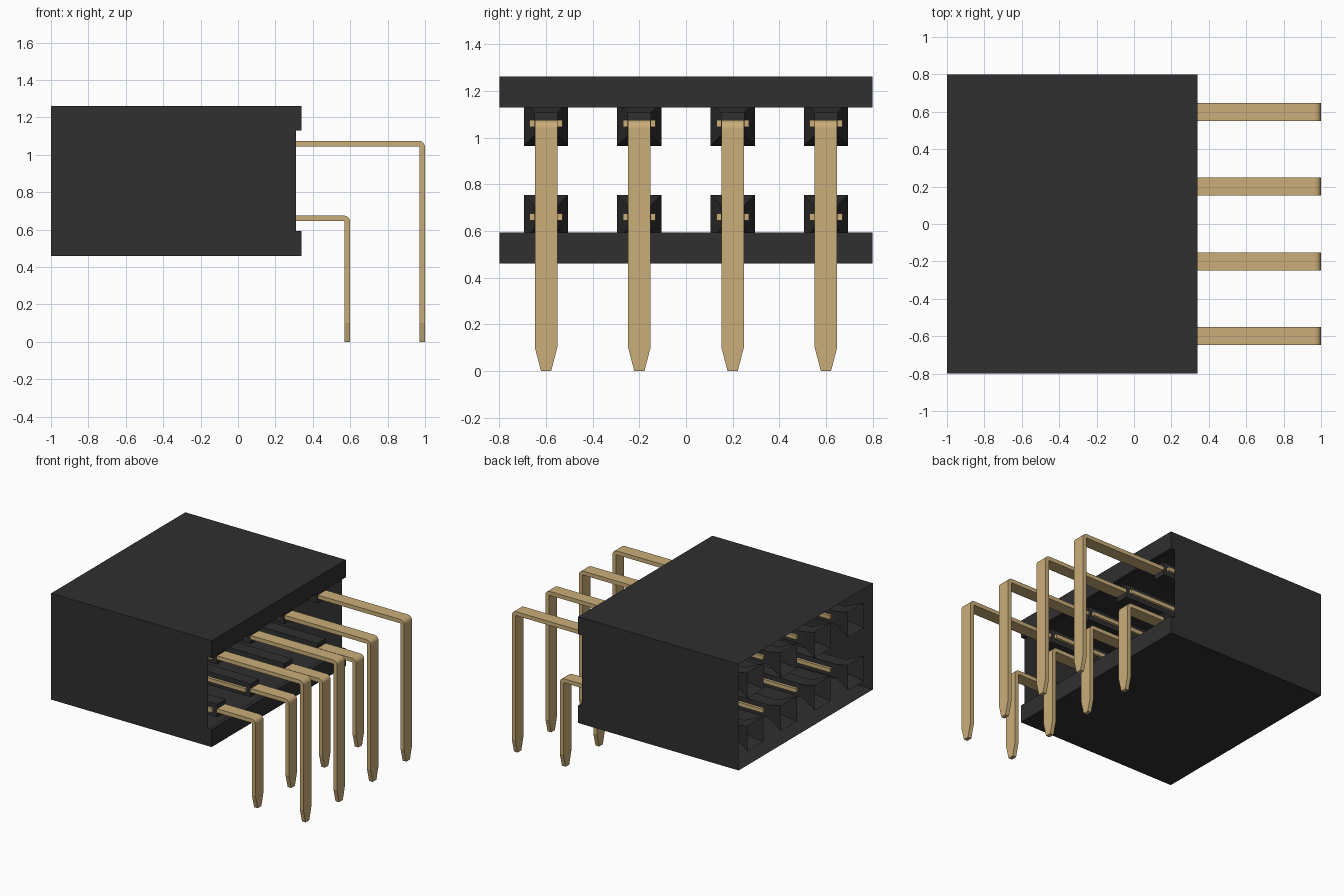
import bpy, bmesh, math

cube = bpy.data.objects.get("Cube")
if cube:
    bpy.data.objects.remove(cube, do_unlink=True)


def material(name, rgb):
    m = bpy.data.materials.new(name)
    m.use_nodes = True
    m.diffuse_color = (*rgb, 1)
    bsdf = next(n for n in m.node_tree.nodes if n.type == 'BSDF_PRINCIPLED')
    bsdf.inputs["Base Color"].default_value = (*rgb, 1)
    return m


BLACK = material("black plastic", (0.029, 0.029, 0.029))
GOLD = material("gold metal", (0.59, 0.42, 0.19))


def finish(name, bm, mat, flip=False):
    bmesh.ops.recalc_face_normals(bm, faces=bm.faces[:])
    if flip:
        bmesh.ops.reverse_faces(bm, faces=bm.faces[:])
    me = bpy.data.meshes.new(name)
    bm.to_mesh(me)
    bm.free()
    me.materials.append(mat)
    ob = bpy.data.objects.new(name, me)
    bpy.context.collection.objects.link(ob)
    return ob


def loft(bm, rings, cap_start=True, cap_end=True):
    """Skin a list of four-point rings."""
    loops = [[bm.verts.new(p) for p in r] for r in rings]
    for a, b in zip(loops, loops[1:]):
        for i in range(4):
            j = (i + 1) % 4
            bm.faces.new((a[i], a[j], b[j], b[i]))
    if cap_start:
        bm.faces.new(loops[0])
    if cap_end:
        bm.faces.new(loops[-1])


def square(x, y, z, hy, hz):
    return [(x, y - hy, z - hz), (x, y + hy, z - hz),
            (x, y + hy, z + hz), (x, y - hy, z + hz)]


# Housing: thin shell with lips, open at both ends
profile = [(-1, .46), (.34, .46), (.34, .593), (.31, .593),
           (.31, 1.13), (.34, 1.13), (.34, 1.262), (-1, 1.262)]
bm = bmesh.new()
near, far = [[bm.verts.new((x, y, z)) for x, z in profile] for y in (-.8, .8)]
for i in range(8):
    j = (i + 1) % 8
    if i not in (3, 7):
        bm.faces.new((near[i], near[j], far[j], far[i]))
bm.faces.new(near)
bm.faces.new(far)
finish("housing", bm, BLACK)

T = 0.03    # pin thickness
R = 0.035   # outer bend radius
W = 0.048   # pin half width


def build_socket(name, y, z):
    # Square funnel mouth leading to a narrow closed chamber
    bm = bmesh.new()
    loft(bm, [square(-1, y, z, .095, .095), square(-.87, y, z, .05, .05),
              square(.28, y, z, .05, .05)], cap_start=False)
    finish(name, bm, BLACK, flip=True)


def build_pin(name, y, z, x_out):
    top = z + T / 2
    cx, cz = x_out - R, top - R

    def ring(outer, inner, w):
        return [(outer[0], y - w, outer[1]), (outer[0], y + w, outer[1]),
                (inner[0], y + w, inner[1]), (inner[0], y - w, inner[1])]

    bm = bmesh.new()
    # Wide barbed plate, then the straight run
    rings = [ring((x, top), (x, top - T), w)
             for x, w in ((-.1, .07), (.25, .07), (.25, W))]
    # Right-angle bend
    for k in range(7):
        a = math.pi / 2 * (1 - k / 6)
        c, s = math.cos(a), math.sin(a)
        rings.append(ring((cx + R * c, cz + R * s),
                          (cx + (R - T) * c, cz + (R - T) * s), W))
    # Leg with tapered tip
    for zz, w in ((.1, W), (0, .022)):
        rings.append(ring((x_out, zz), (x_out - T, zz), w))
    loft(bm, rings)
    # Fork prongs reaching towards the mouth
    for side in (-1, 1):
        yy = y + side * .05
        loft(bm, [square(x, yy, z, .02, T / 2) for x in (-.83, -.1)])
    finish(name, bm, GOLD)


# Two rows of four contacts
for row, z, x_out in (("upper", 1.06, 1.0), ("lower", .66, .6)):
    for i in range(4):
        y = -.6 + .4 * i
        build_socket(f"{row}_socket_{i + 1}", y, z)
        build_pin(f"{row}_pin_{i + 1}", y, z, x_out)
